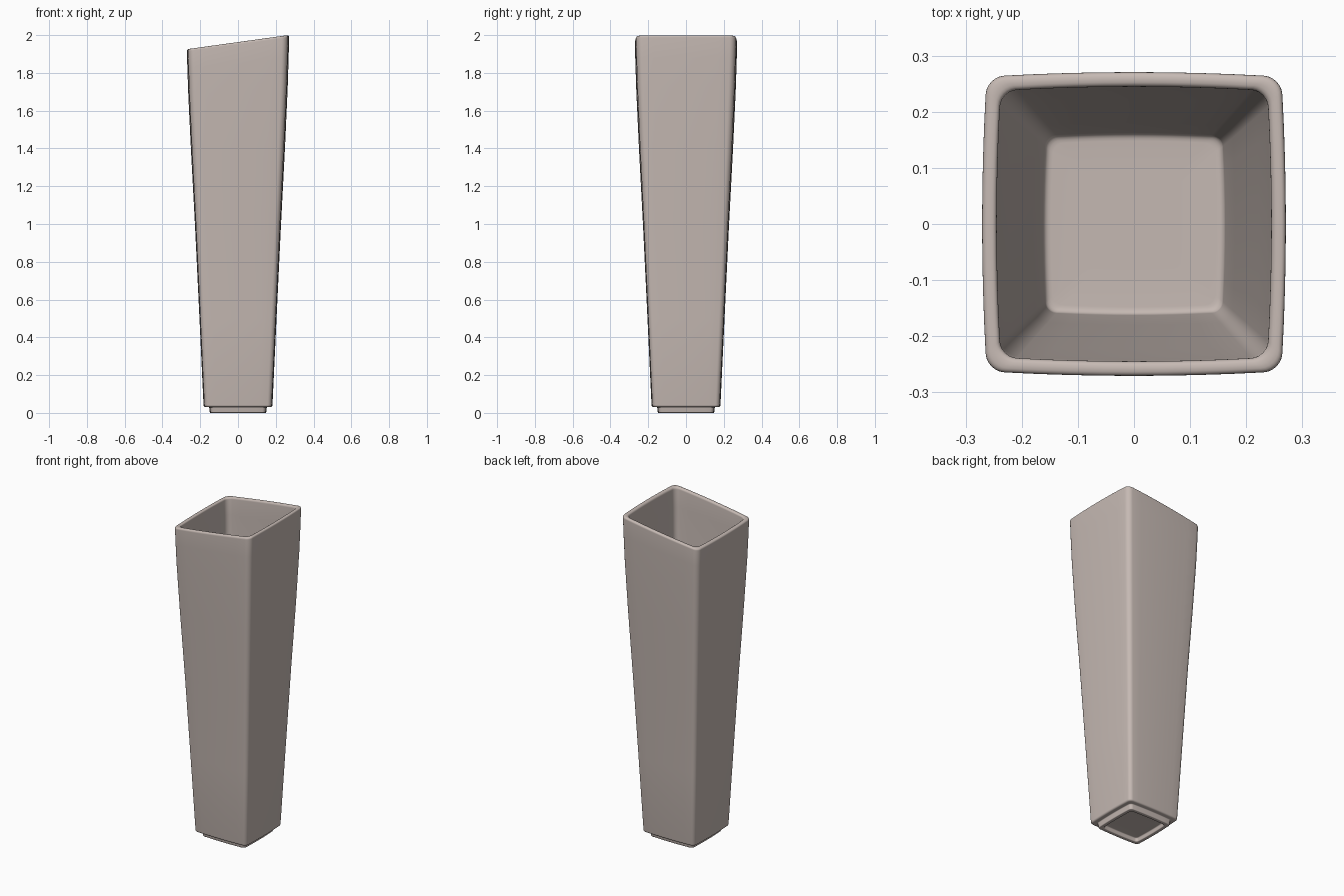
import bpy, bmesh, math
from mathutils import Vector

cube = bpy.data.objects.get("Cube")
if cube:
    bpy.data.objects.remove(cube, do_unlink=True)

RIM = 1.963      # rim height at the centre
SLOPE = 0.139    # tilt of the rim towards +x


def fillet(path, steps=5):
    """Round the corners of a (half width, height, radius) path."""
    out = []
    for i, (h, z, r) in enumerate(path):
        p = Vector((h, z))
        if r == 0:
            out.append(p)
            continue
        a = Vector(path[i - 1][:2]) - p
        b = Vector(path[i + 1][:2]) - p
        a, b = p + a.normalized() * r, p + b.normalized() * r
        for k in range(steps + 1):
            t = k / steps
            out.append(a * (1 - t) ** 2 + p * 2 * t * (1 - t) + b * t * t)
    return out


def square_ring(half, z, side=8, corner=6):
    """Rounded square with softly bowed sides, sheared to follow the rim."""
    r = half * 0.12
    flat = half - r
    pts = []
    for q in range(4):
        quad = []
        for k in range(corner + 1):
            a = math.pi / 2 * k / corner
            quad.append((flat + r * math.cos(a), flat + r * math.sin(a)))
        for k in range(1, side):
            quad.append((flat - 2 * flat * k / side, half))
        for x, y in quad:
            for _ in range(q):
                x, y = -y, x
            pts.append((x, y))
    ring = []
    for x, y in pts:
        bx = x * (1 - 0.03 * (y / half) ** 2)
        by = y * (1 - 0.03 * (x / half) ** 2)
        ring.append((bx, by, z + SLOPE * bx * (max(z, 0) / RIM) ** 4))
    return ring


# Foot recess, foot, outer wall, rim, inner wall and inner floor
profile = fillet([
    (0.06, 0.022, 0), (0.122, 0.022, 0.006), (0.126, 0.0, 0.005),
    (0.149, 0.0, 0.005), (0.153, 0.031, 0.005), (0.182, 0.031, 0.012),
    (0.204, 0.5, 0), (0.228, 1.0, 0), (0.249, 1.4, 0), (0.263, 1.7, 0),
    (0.268, 1.85, 0), (0.271, RIM, 0.012), (0.245, RIM, 0.012),
    (0.242, 1.85, 0), (0.237, 1.7, 0), (0.223, 1.4, 0), (0.203, 1.0, 0),
    (0.180, 0.5, 0), (0.162, 0.07, 0.014), (0.08, 0.07, 0),
])

bm = bmesh.new()
rings = [[bm.verts.new(c) for c in square_ring(p.x, p.y)] for p in profile]
for low, high in zip(rings, rings[1:]):
    n = len(low)
    for i in range(n):
        j = (i + 1) % n
        bm.faces.new((low[i], low[j], high[j], high[i]))
bm.faces.new(rings[0][::-1])
bm.faces.new(rings[-1])
bmesh.ops.recalc_face_normals(bm, faces=bm.faces)
mesh = bpy.data.meshes.new("vase")
bm.to_mesh(mesh)
bm.free()

vase = bpy.data.objects.new("vase", mesh)
bpy.context.collection.objects.link(vase)

# Glazed clay colour
clay = bpy.data.materials.new("warm_grey_clay")
clay.use_nodes = True
colour = (0.56, 0.485, 0.45, 1.0)
clay.diffuse_color = colour
clay.node_tree.nodes["Principled BSDF"].inputs["Base Color"].default_value = colour
mesh.materials.append(clay)

bpy.context.view_layer.objects.active = vase
vase.select_set(True)
bpy.ops.object.shade_smooth_by_angle(angle=math.radians(50))
